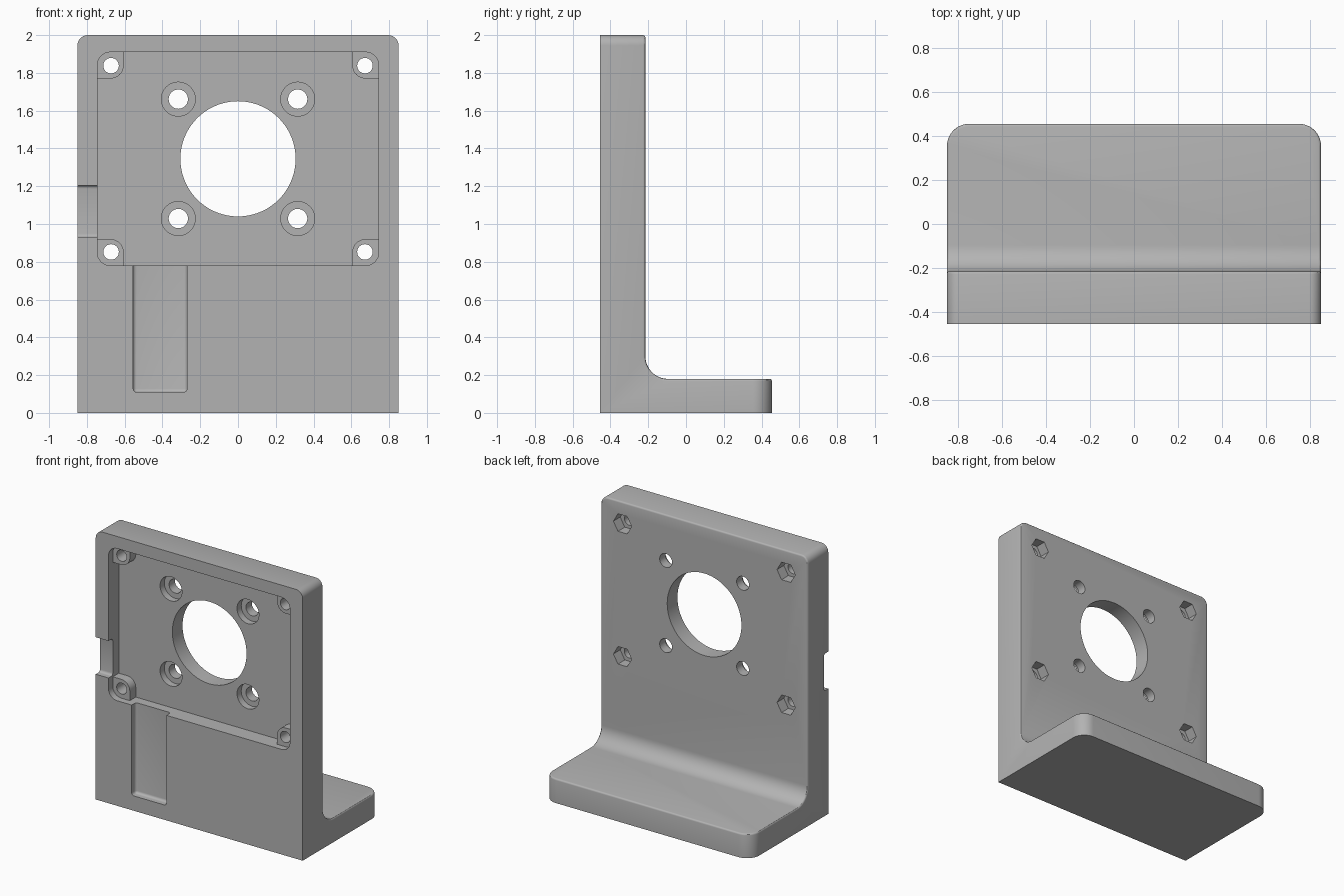
import bpy, bmesh, math
from mathutils import Matrix

if "Cube" in bpy.data.objects:
    bpy.data.objects.remove(bpy.data.objects["Cube"], do_unlink=True)

# Main dimensions
HALF_W, HALF_D, HEIGHT = 0.85, 0.455, 2.0
FRONT, WALL_BACK, BASE_TOP = -HALF_D, -0.215, 0.18
CENTRE_Z = 1.345
SHALLOW, DEEP = FRONT + 0.05, FRONT + 0.12
POCKET_X, POCKET_Z, CORNER = 0.745, 0.565, 0.07

grey = bpy.data.materials.new("mid grey")
grey.use_nodes = True
colour = (0.45, 0.45, 0.45, 1)
grey.diffuse_color = colour
grey.node_tree.nodes["Principled BSDF"].inputs["Base Color"].default_value = colour


def finish(bm, name):
    bmesh.ops.recalc_face_normals(bm, faces=bm.faces[:])
    mesh = bpy.data.meshes.new(name)
    bm.to_mesh(mesh)
    bm.free()
    mesh.materials.append(grey)
    obj = bpy.data.objects.new(name, mesh)
    bpy.context.collection.objects.link(obj)
    return obj


def extrude(bm, points, offset):
    face = bm.faces.new([bm.verts.new(p) for p in points])
    made = bmesh.ops.extrude_face_region(bm, geom=[face])["geom"]
    bmesh.ops.translate(bm, vec=offset, verts=[v for v in made if isinstance(v, bmesh.types.BMVert)])


def round_edges(bm, edges, radius, segments):
    bmesh.ops.bevel(bm, geom=edges, offset=radius, offset_type="OFFSET", segments=segments,
                    profile=0.5, affect="EDGES")


def arc(x, z, radius, start, end, steps=8):
    angles = [math.radians(start + (end - start) * i / steps) for i in range(steps + 1)]
    return [(x + radius * math.cos(a), z + radius * math.sin(a)) for a in angles]


def mirrored(quarter):
    """Complete a closed outline from its upper right quarter."""
    right = [(x, -z) for x, z in reversed(quarter)] + quarter
    return right + [(-x, z) for x, z in reversed(right)]


def cut(cutter):
    mod = bracket.modifiers.new("cut", "BOOLEAN")
    mod.operation, mod.solver, mod.object = "DIFFERENCE", "EXACT", cutter
    cutter.hide_render = True
    bpy.context.view_layer.objects.active = bracket
    bpy.ops.object.modifier_apply(modifier=mod.name)
    bpy.data.objects.remove(cutter, do_unlink=True)


def cut_outline(outline, y0, y1, x=0, z=CENTRE_Z):
    bm = bmesh.new()
    extrude(bm, [(x + px, y0, z + pz) for px, pz in outline], (0, y1 - y0, 0))
    cut(finish(bm, "cutter"))


def cut_round(x, z, radius, y0, y1, sides=40):
    ring = arc(0, 0, radius, 0, 360, sides)[:-1]
    cut_outline(ring, y0, y1, x, z)


def cut_soft_box(x0, x1, z0, z1, depth_y):
    bm = bmesh.new()
    low = FRONT - 0.1
    size = Matrix.Diagonal((x1 - x0, depth_y - low, z1 - z0, 1))
    move = Matrix.Translation(((x0 + x1) / 2, (low + depth_y) / 2, (z0 + z1) / 2))
    bmesh.ops.create_cube(bm, size=1, matrix=move @ size)
    round_edges(bm, bm.edges[:], 0.018, 4)
    cut(finish(bm, "cutter"))


# L-shaped body with an upright wall and a foot
bm = bmesh.new()
profile = [(FRONT, 0), (HALF_D, 0), (HALF_D, BASE_TOP), (WALL_BACK, BASE_TOP),
           (WALL_BACK, HEIGHT), (FRONT, HEIGHT)]
extrude(bm, [(-HALF_W, y, z) for y, z in profile], (2 * HALF_W, 0, 0))
bmesh.ops.recalc_face_normals(bm, faces=bm.faces[:])


def edges_where(rule):
    return [e for e in bm.edges if all(rule(v.co) for v in e.verts)]


# Inner fillet, foot corners and wall corners
round_edges(bm, edges_where(lambda c: abs(c.y - WALL_BACK) < 1e-4 and abs(c.z - BASE_TOP) < 1e-4), 0.12, 12)
foot = [e for e in edges_where(lambda c: abs(c.y - HALF_D) < 1e-4)
        if abs(e.verts[0].co.x - e.verts[1].co.x) < 1e-4]
round_edges(bm, foot, 0.1, 10)
top = [e for e in edges_where(lambda c: abs(c.z - HEIGHT) < 1e-4)
       if abs(e.verts[0].co.x - e.verts[1].co.x) < 1e-4]
round_edges(bm, top, 0.055, 8)

# Small rounded rim around the inside of the L
bm.normal_update()
inner = set()
for f in bm.faces:
    c = f.calc_center_median()
    if abs(f.normal.x) < 0.01 and c.y > WALL_BACK - 0.01 and c.z > BASE_TOP - 0.01:
        inner.add(f)
rim = [e for e in bm.edges if sum(f in inner for f in e.link_faces) == 1]
round_edges(bm, rim, 0.012, 3)
bracket = finish(bm, "mounting_bracket")

# Front pocket, leaving raised bosses in its corners
hx, hz = POCKET_X - CORNER, POCKET_Z - CORNER
cut_outline(mirrored(arc(hx, hz, CORNER, 0, 90)), FRONT - 0.1, SHALLOW)
plus = [(POCKET_X, hz - CORNER)] + arc(hx, hz, CORNER, 270, 180) + [(hx - CORNER, POCKET_Z)]
cut_outline(mirrored(plus), SHALLOW - 0.02, DEEP)

# Cable channel and side notch
cut_soft_box(-0.555, -0.27, 0.11, CENTRE_Z - POCKET_Z + 0.06, SHALLOW)
cut_soft_box(-HALF_W - 0.1, -POCKET_X + 0.05, 0.93, 1.205, SHALLOW)

# Central opening
cut_round(0, CENTRE_Z, 0.305, FRONT - 0.1, WALL_BACK + 0.1, 72)

# Counterbored motor holes, and boss holes with hexagonal nut pockets behind
for sx in (-1, 1):
    for sz in (-1, 1):
        x, z = sx * 0.316, CENTRE_Z + sz * 0.316
        cut_round(x, z, 0.09, DEEP - 0.02, DEEP + 0.05)
        cut_round(x, z, 0.051, FRONT - 0.1, WALL_BACK + 0.1)
        x, z = sx * 0.672, CENTRE_Z + sz * 0.493
        cut_round(x, z, 0.041, FRONT - 0.1, WALL_BACK + 0.1)
        cut_round(x, z, 0.075, WALL_BACK - 0.08, WALL_BACK + 0.1, 6)

# Smooth shading with sharp edges kept
bpy.ops.object.select_all(action="DESELECT")
bracket.select_set(True)
bpy.context.view_layer.objects.active = bracket
bpy.ops.object.shade_smooth_by_angle(angle=math.radians(30))
